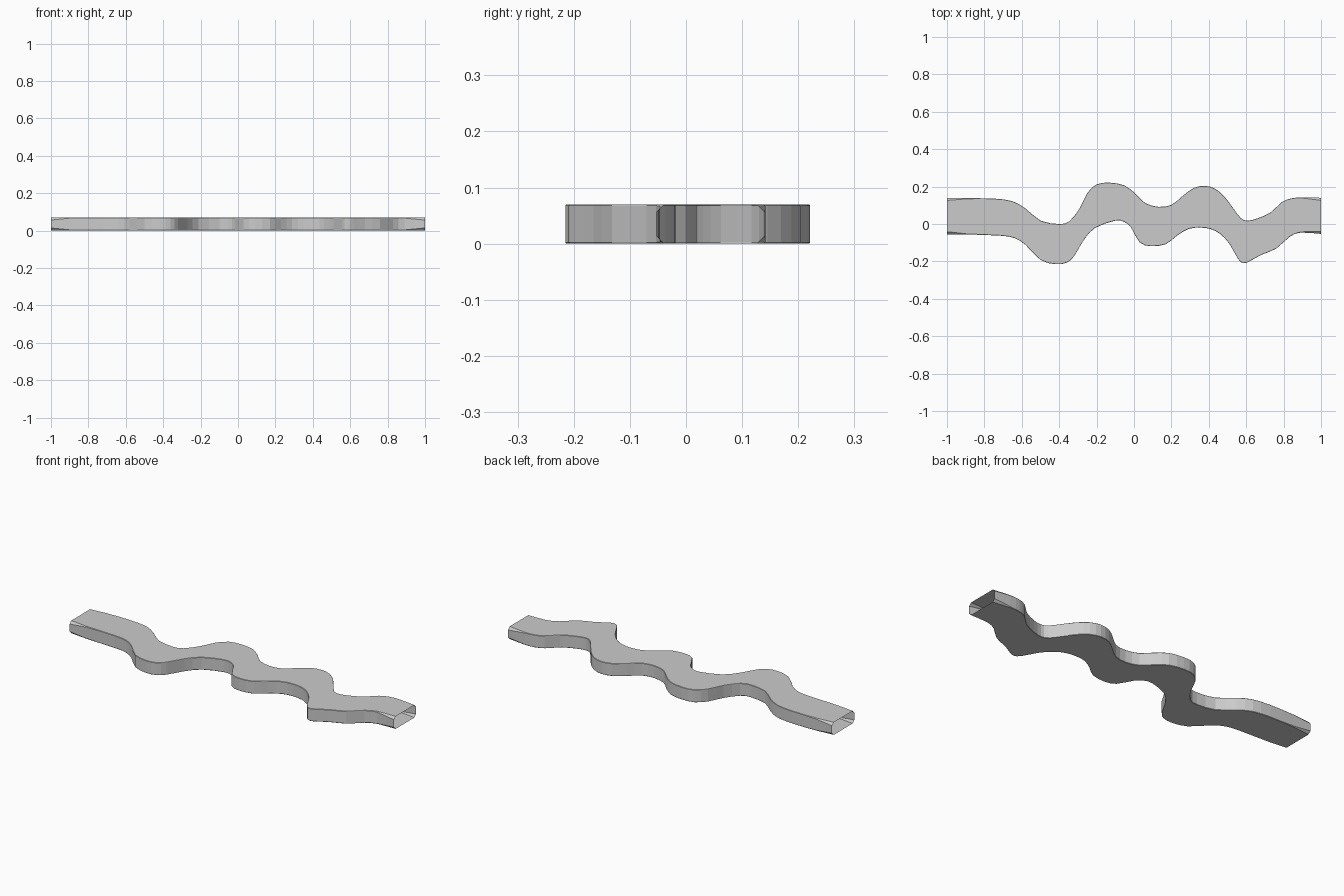
import bpy, bmesh
from mathutils import Vector

if "Cube" in bpy.data.objects:
    bpy.data.objects.remove(bpy.data.objects["Cube"])

HEIGHT = 0.07

# Matching outline points: back edge (+y) and front edge (-y)
back = [(-1, .14), (-.9, .138), (-.75, .136), (-.65, .122), (-.58, .083), (-.5, .018),
        (-.4, 0), (-.345, .015), (-.29, .085), (-.25, .165), (-.2, .212), (-.13, .221),
        (-.05, .206), (.01, .16), (.06, .112), (.13, .092), (.2, .102), (.26, .15),
        (.32, .193), (.38, .204), (.435, .188), (.485, .145), (.53, .085), (.57, .033),
        (.605, .018), (.66, .03), (.73, .062), (.79, .117), (.84, .137), (.9, .142), (1, .14)]
front = [(-1, -.055), (-.9, -.056), (-.72, -.062), (-.64, -.075), (-.58, -.112), (-.5, -.192),
         (-.42, -.215), (-.36, -.207), (-.32, -.172), (-.27, -.088), (-.21, -.022), (-.1, .018),
         (-.05, .01), (-.015, -.02), (.03, -.098), (.09, -.119), (.17, -.108), (.23, -.062),
         (.29, -.027), (.35, -.019), (.41, -.027), (.46, -.053), (.51, -.105), (.555, -.185),
         (.585, -.21), (.62, -.198), (.68, -.165), (.76, -.132), (.83, -.07), (.89, -.046), (1, -.053)]


def smooth_path(points):
    """Catmull-Rom path with one extra point per span."""
    p = [Vector(q) for q in points]
    out = []
    for i in range(len(p) - 1):
        a, b, c, d = p[max(i - 1, 0)], p[i], p[i + 1], p[min(i + 2, len(p) - 1)]
        out += [b, (b + c) * .5625 - (a + d) * .0625]
    return out + [p[-1]]


# Hollow channel, open at both ends, corners more bevelled towards the ends
bm = bmesh.new()
rings = []
for b, f in zip(smooth_path(back), smooth_path(front)):
    t = max(0, (abs((b.x + f.x) / 2) - .88) / .12)
    c = .002 + .012 * t
    side = (b - f).normalized() * c
    section = [(f, c), (f, HEIGHT - c), (f + side, HEIGHT), (b - side, HEIGHT),
               (b, HEIGHT - c), (b, c), (b - side, 0), (f + side, 0)]
    rings.append([bm.verts.new((q.x, q.y, z)) for q, z in section])
for r, s in zip(rings, rings[1:]):
    for i in range(8):
        j = (i + 1) % 8
        bm.faces.new((r[i], s[i], s[j], r[j]))
bmesh.ops.recalc_face_normals(bm, faces=bm.faces[:])

mesh = bpy.data.meshes.new("wavy_channel")
bm.to_mesh(mesh)
bm.free()
channel = bpy.data.objects.new("wavy_channel", mesh)
bpy.context.collection.objects.link(channel)
